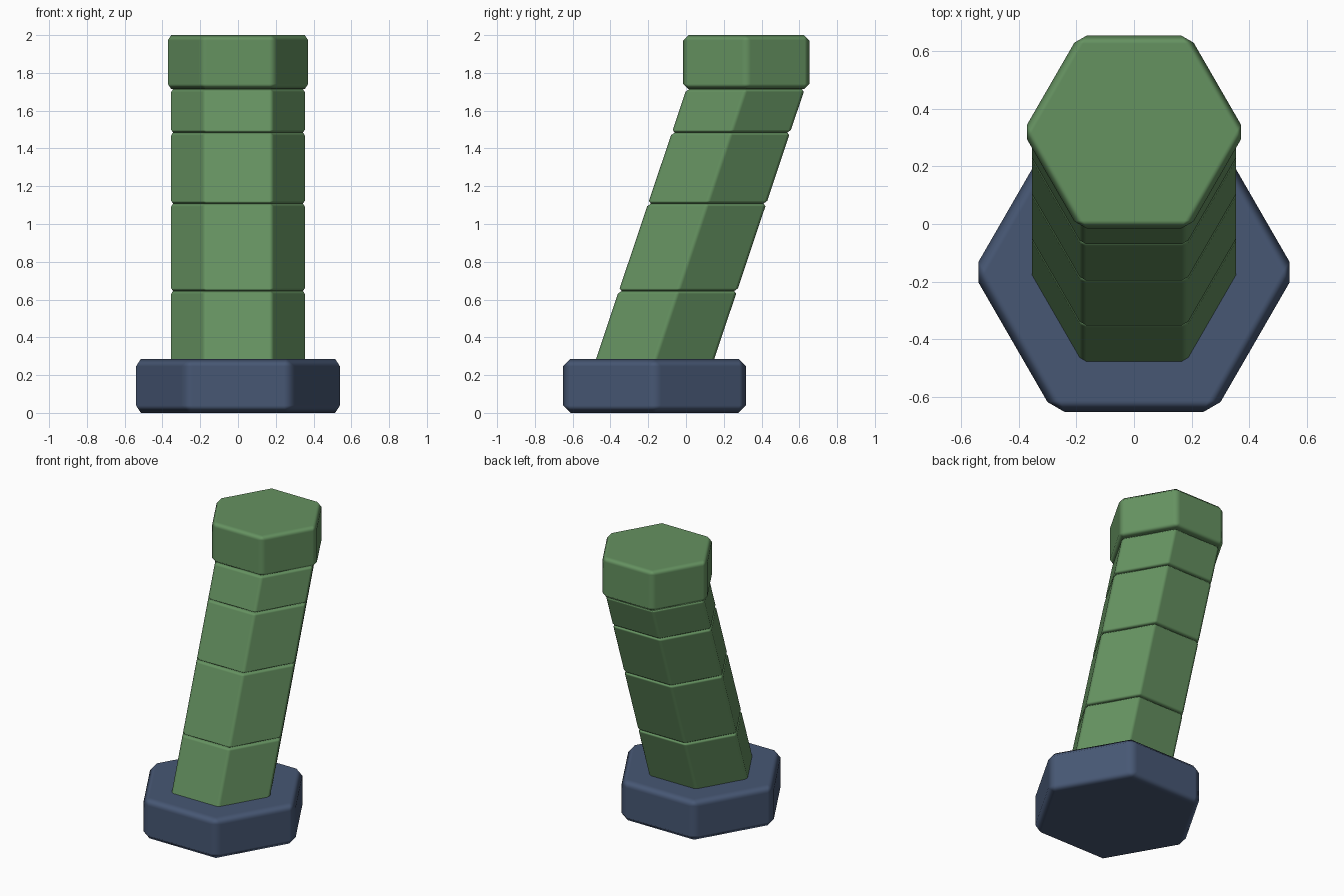
import bpy, bmesh, math

if "Cube" in bpy.data.objects:
    bpy.data.objects.remove(bpy.data.objects["Cube"])


def material(name, rgb):
    m = bpy.data.materials.new(name)
    m.diffuse_color = (*rgb, 1.0)
    m.use_nodes = True
    m.node_tree.nodes["Principled BSDF"].inputs["Base Color"].default_value = m.diffuse_color
    return m


green = material("green", (0.13, 0.287, 0.118))
blue = material("slate blue", (0.063, 0.096, 0.175))

SLOPE = 0.335        # sideways lean of the shaft per unit of height
MID = 1.0            # height where the shaft centre is near y = 0
MID_Y = 0.076


def axis_y(z):
    return MID_Y + SLOPE * (z - MID)


def hex_prism(name, apothem, z0, z1, y0, y1, bevel, mat):
    """Chamfered hexagonal prism, corners on x, optionally sheared in y."""
    r = apothem / math.cos(math.pi / 6)
    bm = bmesh.new()
    rings = []
    for z, y in ((z0, y0), (z1, y1)):
        rings.append([bm.verts.new((r * math.cos(i * math.pi / 3),
                                    y + r * math.sin(i * math.pi / 3), z))
                      for i in range(6)])
    low, high = rings
    bm.faces.new(low[::-1])
    bm.faces.new(high)
    for i in range(6):
        j = (i + 1) % 6
        bm.faces.new((low[i], low[j], high[j], high[i]))
    for f in bm.faces:
        f.smooth = True
    mesh = bpy.data.meshes.new(name)
    bm.to_mesh(mesh)
    bm.free()
    mesh.materials.append(mat)
    ob = bpy.data.objects.new(name, mesh)
    bpy.context.collection.objects.link(ob)
    mod = ob.modifiers.new("chamfer", 'BEVEL')
    mod.width = bevel
    mod.segments = 1
    mod.limit_method = 'NONE'
    mod.harden_normals = True
    return ob


# Base foot
hex_prism("base", 0.485, 0.0, 0.286, -0.167, -0.167, 0.056, blue).modifiers[0].width = 0.04
# (chamfer offset 0.04 matches the cut corners)

# Leaning shaft sections, the lowest sunk into the base
levels = [0.24, 0.645, 1.108, 1.484, 1.714]
for n, (a, b) in enumerate(zip(levels, levels[1:]), 1):
    hex_prism(f"shaft_section_{n}", 0.313, a, b, axis_y(a), axis_y(b), 0.015, green)

# Upright cap
hex_prism("cap", 0.334, 1.714, 2.0, 0.319, 0.319, 0.028, green)
